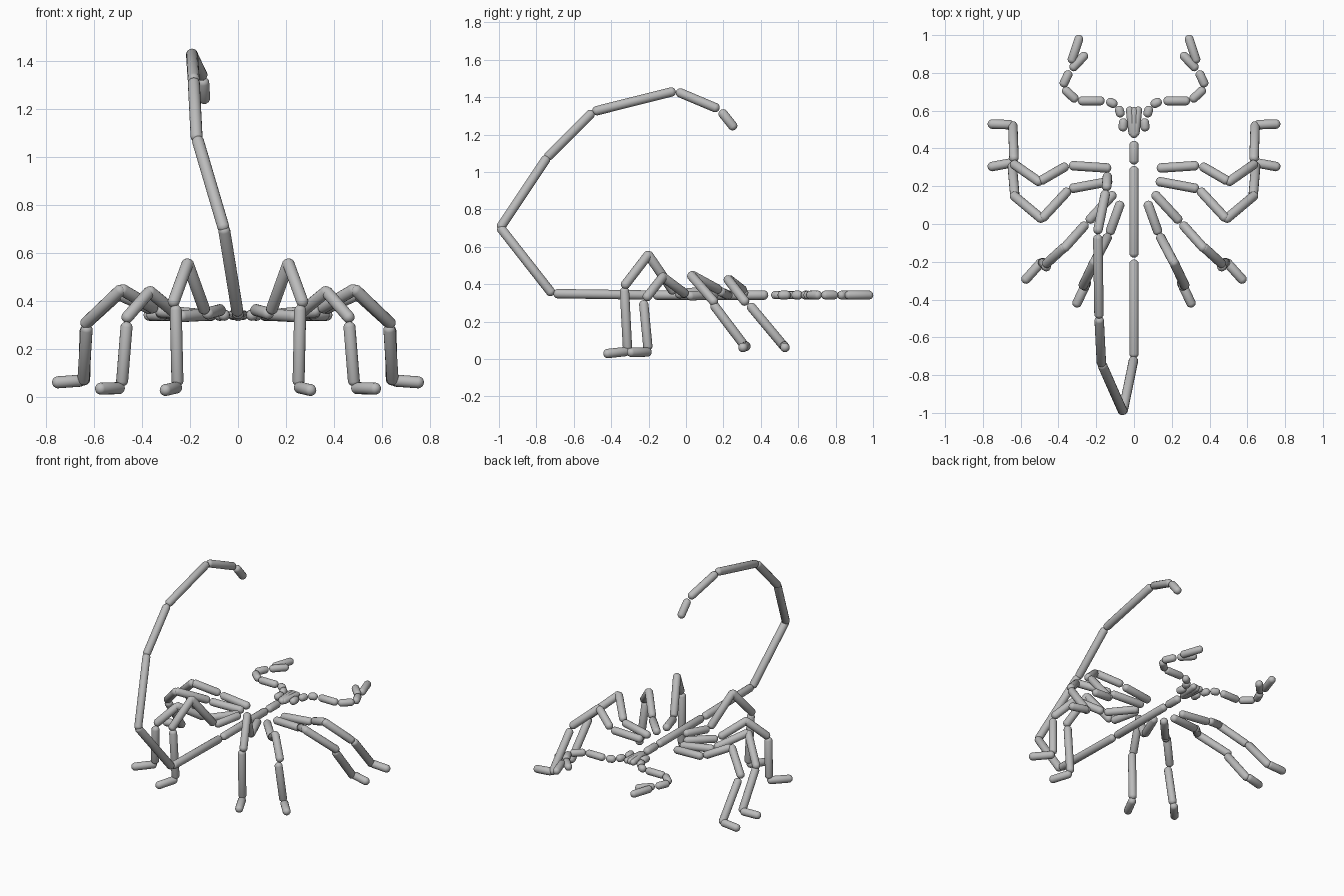
import bpy, bmesh, math
from mathutils import Vector

RADIUS = 0.025
grey = bpy.data.materials.new("shell_grey")
grey.diffuse_color = (0.5, 0.5, 0.5, 1)


def add_capsule(bm, start, end, r):
    """Rounded rod whose tips lie on start and end."""
    a, b = Vector(start), Vector(end)
    axis = b - a
    r = min(r, axis.length / 2)
    half = axis.length / 2 - r
    turn = axis.to_track_quat('Z', 'Y')
    verts = bmesh.ops.create_uvsphere(bm, u_segments=16, v_segments=9, radius=r)["verts"]
    wide = 1 / math.sin(math.radians(80))
    for v in verts:
        p = v.co.copy()
        p.x *= wide
        p.y *= wide
        p.z += half if p.z > 0 else -half
        v.co = turn @ p + (a + b) / 2


def rods(name, segments, side=1, r=RADIUS):
    """One object from a list of start/end pairs, optionally mirrored in x."""
    bm = bmesh.new()
    for a, b in segments:
        add_capsule(bm, (a[0] * side, *a[1:]), (b[0] * side, *b[1:]), r)
    for f in bm.faces:
        f.smooth = True
    mesh = bpy.data.meshes.new(name)
    bm.to_mesh(mesh)
    bm.free()
    mesh.materials.append(grey)
    bpy.context.collection.objects.link(bpy.data.objects.new(name, mesh))


# Body along the centre line
rods("body", [((0, .44, .342), (0, .315, .342)),
              ((0, .307, .342), (0, -.178, .342)),
              ((0, -.188, .342), (0, -.71, .35))])

# Curled tail, leaning to one side
rods("tail", [((0, -.71, .342), (-.06, -1.0, .712)),
              ((-.056, -1.0, .692), (-.172, -.738, 1.085)),
              ((-.172, -.75, 1.07), (-.185, -.495, 1.325)),
              ((-.185, -.5, 1.322), (-.192, -.055, 1.434)),
              ((-.195, -.052, 1.432), (-.148, .178, 1.335))])
rods("stinger", [((-.146, .183, 1.33), (-.14, .265, 1.228))])

# Mouth parts
rods("mouth", [((0, .455, .342), (0, .62, .342))], r=.022)

Z = .342
pincer = [((.06, .49, Z), (.055, .56, Z)),
          ((.066, .565, Z), (.085, .625, Z)),
          ((.09, .627, Z), (.145, .655, Z)),
          ((.155, .652, Z), (.297, .652, Z)),
          ((.30, .65, Z), (.375, .72, Z)),
          ((.38, .725, Z), (.34, .812, Z)),
          ((.335, .815, Z), (.25, .905, Z)),
          ((.335, .85, Z), (.285, 1.0, Z))]

# Each leg: hip, thigh, shank, shin, foot
legs = {
    "front_leg": [((.12, .295, .34), (.345, .31, .355)),
                  ((.35, .312, .362), (.505, .222, .432)),
                  ((.49, .215, .438), (.648, .325, .295)),
                  ((.635, .335, .295), (.642, .535, .055)),
                  ((.635, .525, .07), (.775, .53, .06))],
    "second_leg": [((.115, .228, .34), (.345, .185, .36)),
                   ((.342, .185, .365), (.495, .02, .455)),
                   ((.478, .018, .458), (.648, .16, .295)),
                   ((.63, .14, .30), (.646, .325, .055)),
                   ((.64, .325, .07), (.775, .30, .06))],
    "third_leg": [((.10, .168, .345), (.248, .008, .337)),
                  ((.25, .005, .342), (.38, -.14, .45)),
                  ((.36, -.115, .45), (.475, -.22, .318)),
                  ((.463, -.228, .315), (.485, -.202, .045)),
                  ((.48, -.19, .038), (.588, -.31, .035))],
    "hind_leg": [((.068, .122, .365), (.133, -.058, .347)),
                 ((.135, -.06, .35), (.215, -.212, .572)),
                 ((.205, -.19, .572), (.275, -.338, .38)),
                 ((.26, -.33, .385), (.252, -.312, .045)),
                 ((.248, -.305, .042), (.312, -.44, .027))],
}

for side, label in ((1, "right"), (-1, "left")):
    rods(label + "_fang", [((.008, .465, Z), (.025, .622, Z))], side, .02)
    rods(label + "_pincer", pincer, side, .0235)
    for name, segments in legs.items():
        rods(label + "_" + name, segments, side)
